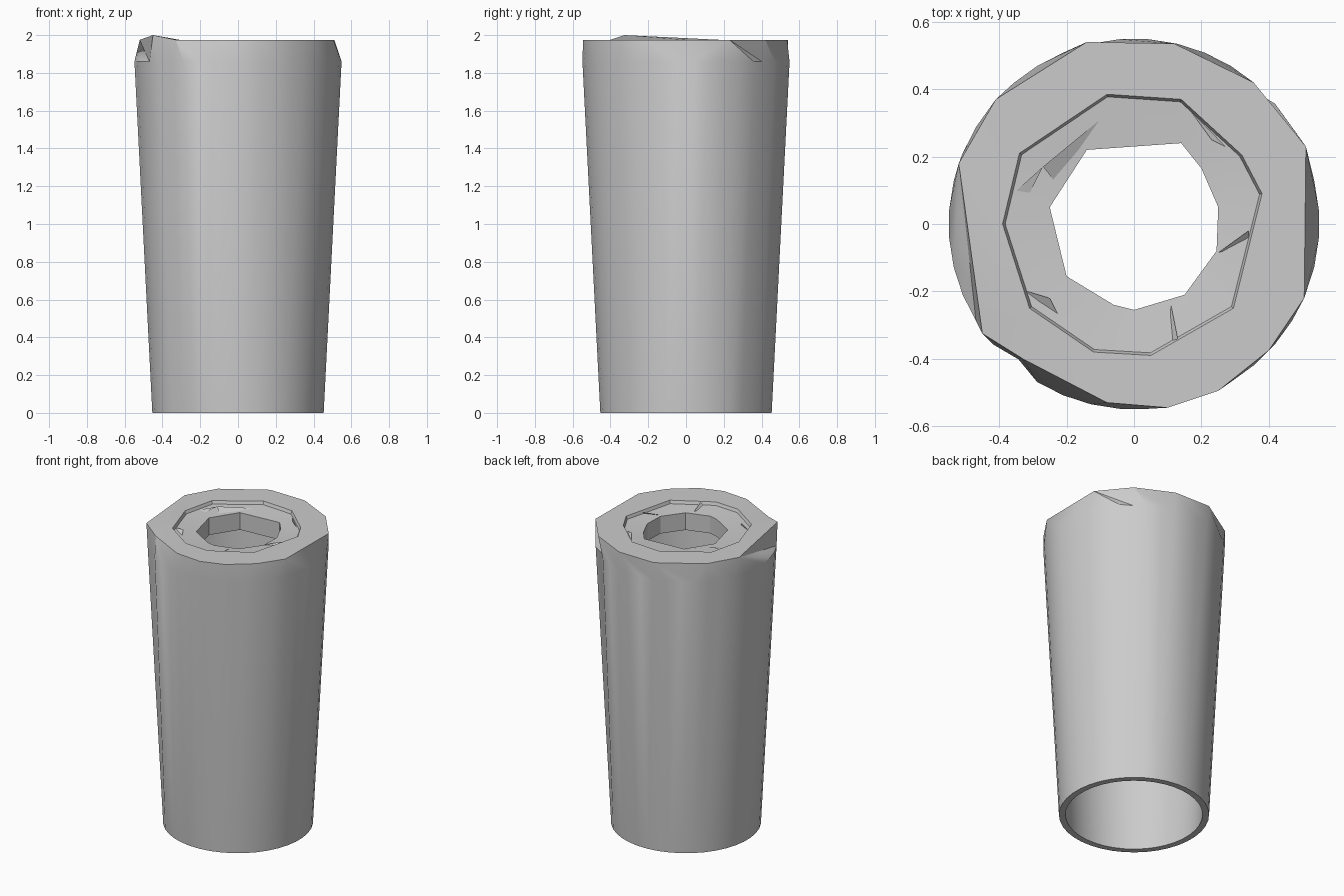
import bpy
import bmesh
from math import cos, sin, atan2, pi, tau, radians

cube = bpy.data.objects.get("Cube")
if cube:
    bpy.data.objects.remove(cube)

grey = bpy.data.materials.new("plain grey")
grey.use_nodes = True
colour = (0.6, 0.6, 0.6, 1.0)
grey.diffuse_color = colour
grey.node_tree.nodes["Principled BSDF"].inputs["Base Color"].default_value = colour


def angle_of(vert):
    return atan2(vert.co.y, vert.co.x) % tau


def outline(bm, points, z, scale=1.0):
    """Ring of vertices through the given points, sorted by angle."""
    verts = [bm.verts.new((x * scale, y * scale, z)) for x, y in points]
    return sorted(verts, key=angle_of)


def circle(bm, radius, z, sides=40):
    steps = [tau * (i + 0.5) / sides for i in range(sides)]
    return outline(bm, [(radius * cos(a), radius * sin(a)) for a in steps], z)


def stitch(bm, first, second):
    """Join two rings with any number of sides, with quads where they match."""
    n, m = len(first), len(second)

    def unwrapped(ring, k):
        return angle_of(ring[k % len(ring)]) + tau * (k // len(ring))

    i = j = 0
    while i < n or j < m:
        a, b = first[i % n], second[j % m]
        gap = unwrapped(first, i + 1) - unwrapped(second, j + 1)
        if i < n and j < m and abs(gap) < 0.001:
            bm.faces.new((a, first[(i + 1) % n], second[(j + 1) % m], b))
            i += 1
            j += 1
        elif j >= m or (i < n and gap < 0):
            bm.faces.new((a, first[(i + 1) % n], b))
            i += 1
        else:
            bm.faces.new((a, second[(j + 1) % m], b))
            j += 1


def finish(bm, name, smooth=False):
    bmesh.ops.recalc_face_normals(bm, faces=bm.faces[:])
    mesh = bpy.data.meshes.new(name)
    bm.to_mesh(mesh)
    bm.free()
    obj = bpy.data.objects.new(name, mesh)
    bpy.context.collection.objects.link(obj)
    mesh.materials.append(grey)
    if smooth:
        bpy.ops.object.select_all(action="DESELECT")
        obj.select_set(True)
        bpy.context.view_layer.objects.active = obj
        bpy.ops.object.shade_smooth_by_angle(angle=radians(25))
    return obj


# Irregular faceted outlines of the rim, its inner lip and the hole
rim_points = [(-.14, .54), (.12, .535), (.355, .42), (.51, .23), (.505, -.22),
              (.4, -.375), (.25, -.495), (.1, -.545), (-.08, -.53),
              (-.33, -.4), (-.45, -.325), (-.52, .18), (-.41, .37)]
lip_points = [(-.08, .385), (.14, .37), (.32, .205), (.38, .09), (.295, -.25),
              (.05, -.39), (-.12, -.38), (-.31, -.25), (-.39, 0), (-.34, .21)]
hole_points = [(.14, .24), (.2, .165), (.25, .05), (.245, -.08), (.15, -.21),
               (0, -.255), (-.06, -.24), (-.2, -.155), (-.25, .05), (-.14, .22)]

# Tapered hollow body with a stepped collar at the top
bm = bmesh.new()
foot = circle(bm, 0.455, 0)
shoulder = circle(bm, 0.55, 1.86)
rim = outline(bm, rim_points, 1.975)
lip = outline(bm, lip_points, 1.975)
ledge = outline(bm, lip_points, 1.955, 0.98)
hole_top = outline(bm, hole_points, 1.945)
hole_bottom = outline(bm, hole_points, 1.83)
cavity_top = circle(bm, 0.5, 1.83)
cavity_foot = circle(bm, 0.415, 0)
rings = [foot, shoulder, rim, lip, ledge, hole_top, hole_bottom,
         cavity_top, cavity_foot]
for k, ring in enumerate(rings):
    stitch(bm, ring, rings[(k + 1) % len(rings)])

# Raised chip on the rim and two dents in the shoulder
min(rim, key=lambda v: v.co.x + v.co.y).co.z = 2.0
for dent in (0.27 * pi, 1.29 * pi):
    vert = min(shoulder, key=lambda v: abs(angle_of(v) - dent))
    vert.co.x *= 0.96
    vert.co.y *= 0.96
finish(bm, "tapered_tube", smooth=True)

# Loose chipped flakes standing on the ledge
flakes = [((-.1, .31), (-.27, .17), (-.23, .12)),
          ((.15, .36), (.23, .25), (.31, .21)),
          ((.25, -.085), (.34, -.02), (.34, -.06)),
          ((-.35, -.19), (-.25, -.22), (-.21, -.3)),
          ((-.37, .08), (-.27, .17), (-.33, .05)),
          ((.11, -.24), (.13, -.34), (.1, -.36))]
bm = bmesh.new()
for corners in flakes:
    heights = (1.95, 1.97, 1.94)
    bm.faces.new([bm.verts.new((x, y, z))
                  for (x, y), z in zip(corners, heights)])
finish(bm, "ledge_flakes")
